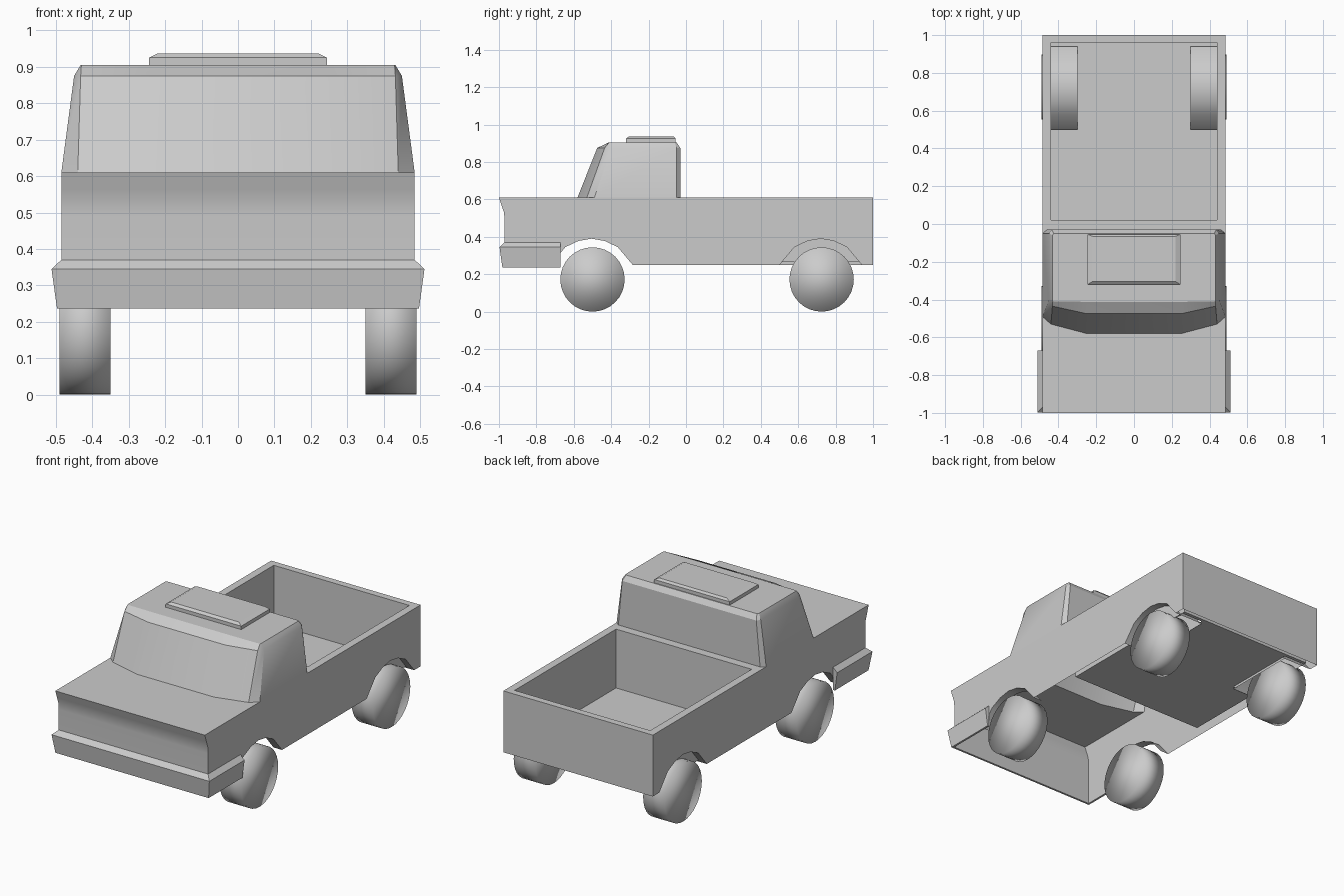
import bpy, bmesh
from math import radians, pi

if "Cube" in bpy.data.objects:
    bpy.data.objects.remove(bpy.data.objects["Cube"])

W, IN, TOP, LOW = 0.485, 0.44, 0.61, 0.25   # body half width, bed half width, rail and sill heights
FLOOR, BED0, BED1 = 0.265, 0.02, 0.96
FRONT_AXLE, REAR_AXLE = -0.505, 0.72
ARCH = [(-.22, LOW), (-.14, .345), (-.07, .378), (0, .39), (.07, .378), (.14, .345), (.22, LOW)]


def make(name, faces, angle=30):
    """Object from a list of polygons, welded and oriented."""
    bm = bmesh.new()
    for pts in faces:
        bm.faces.new([bm.verts.new(p) for p in pts])
    bmesh.ops.remove_doubles(bm, verts=bm.verts, dist=1e-4)
    bmesh.ops.recalc_face_normals(bm, faces=bm.faces)
    me = bpy.data.meshes.new(name)
    bm.to_mesh(me)
    bm.free()
    ob = bpy.data.objects.new(name, me)
    bpy.context.collection.objects.link(ob)
    for o in bpy.context.selected_objects:
        o.select_set(False)
    ob.select_set(True)
    bpy.context.view_layer.objects.active = ob
    bpy.ops.object.shade_smooth_by_angle(angle=radians(angle))
    return ob


def loft(rings, closed=True):
    """Quads joining consecutive rings."""
    out = []
    for a, b in zip(rings, rings[1:]):
        n = len(a)
        for i in range(n if closed else n - 1):
            j = (i + 1) % n
            out.append([a[i], a[j], b[j], b[i]])
    return out


def ring(half, z):
    """Mirror a half outline across x."""
    pts = half + [(-x, y) for x, y in reversed(half)]
    return [(x, y, z) for x, y in pts]


def rect(x0, x1, y0, y1, z):
    return [(x0, y0, z), (x1, y0, z), (x1, y1, z), (x0, y1, z)]


def arch(axle):
    return [(axle + dy, z) for dy, z in ARCH]


# Body shell: sides with wheel openings, nose, hood, rails and tailgate
nose = [(-1, TOP), (-.985, .565), (-.973, .53), (-.97, .49), (-.97, LOW)]
side = nose + arch(FRONT_AXLE) + arch(REAR_AXLE) + [(1, LOW), (1, TOP)]
faces = [[(s * W, y, z) for y, z in side] for s in (1, -1)]
faces += loft([[(s * W, y, z) for y, z in nose] for s in (1, -1)], closed=False)
faces.append([(-W, 1, LOW), (W, 1, LOW), (W, 1, TOP), (-W, 1, TOP)])
faces.append([(x, y, TOP) for x, y in [(-W, -1), (W, -1), (W, -.49), (.44, -.53), (.25, -.58),
                                      (-.25, -.58), (-.44, -.53), (-W, -.49)]])
faces.append([(x, y, TOP) for x, y in [(W, -.05), (W, BED0), (-W, BED0), (-W, -.05),
                                      (-.46, -.03), (.46, -.03)]])
faces.append(rect(-W, W, BED1, 1, TOP))
for s in (1, -1):
    faces.append(rect(s * IN, s * W, BED0, BED1, TOP))
    # short flange round the front wheel openings
    faces += loft([[(s * x, y, z) for y, z in arch(FRONT_AXLE)] for x in (W, .43)], closed=False)
make("body_shell", faces)

# Cargo bed: inner walls and floor notched for the rear wheels
a0, a1 = REAR_AXLE - .22, REAR_AXLE + .22
faces = loft([rect(-IN, IN, BED0, BED1, TOP), rect(-IN, IN, BED0, BED1, FLOOR)])
faces += [rect(-IN, IN, BED0, a0, FLOOR), rect(-.30, .30, a0, a1, FLOOR),
          rect(-IN, IN, a1, BED1, FLOOR)]
make("cargo_bed", faces)

# Rear wheel housings
for s, label in ((1, "right"), (-1, "left")):
    rows = [[(s * x, y, z) for y, z in arch(REAR_AXLE)] for x in (W, .30)]
    make("wheel_housing_" + label, loft(rows, closed=False) + [rows[1]], 50)

# Cab with curved windscreen and bevelled roof edge
low = ring([(.25, -.58), (.44, -.53), (W, -.49), (W, -.05), (.46, -.03)], TOP)
mid = ring([(.25, -.475), (.432, -.435), (.45, -.40), (.45, -.05), (.435, -.03)], .875)
top = ring([(.25, -.412), (.43, -.41), (.432, -.40), (.432, -.06), (.425, -.05)], .905)
make("cab", loft([low, mid, top]) + [top], 25)

# Raised roof hatch
hatch = [rect(-.245, .245, -.32, -.055, .90), rect(-.245, .245, -.32, -.055, .925),
         rect(-.22, .22, -.305, -.065, .937)]
make("roof_hatch", loft(hatch) + [hatch[0], hatch[2]], 20)

# Bumper: one section swept round the nose
section = [(0, .37), (.027, .345), (.012, .237), (0, .237)]
path = [(W, -.67, 1, 0), (W, -.97, 1, -1), (-W, -.97, -1, -1), (-W, -.67, -1, 0)]
rings = [[(x + dx * d, y + dy * d, z) for d, z in section] for x, y, dx, dy in path]
make("front_bumper", loft(rings) + [rings[0], rings[-1]], 20)

# Wheels
for y, label in ((-.5, "front"), (.725, "rear")):
    for s, hand in ((1, "right"), (-1, "left")):
        bpy.ops.mesh.primitive_cylinder_add(vertices=32, radius=.172, depth=.14,
                                            location=(s * .42, y, .172), rotation=(0, pi / 2, 0))
        bpy.context.object.name = f"{label}_{hand}_wheel"
        bpy.ops.object.shade_smooth()
